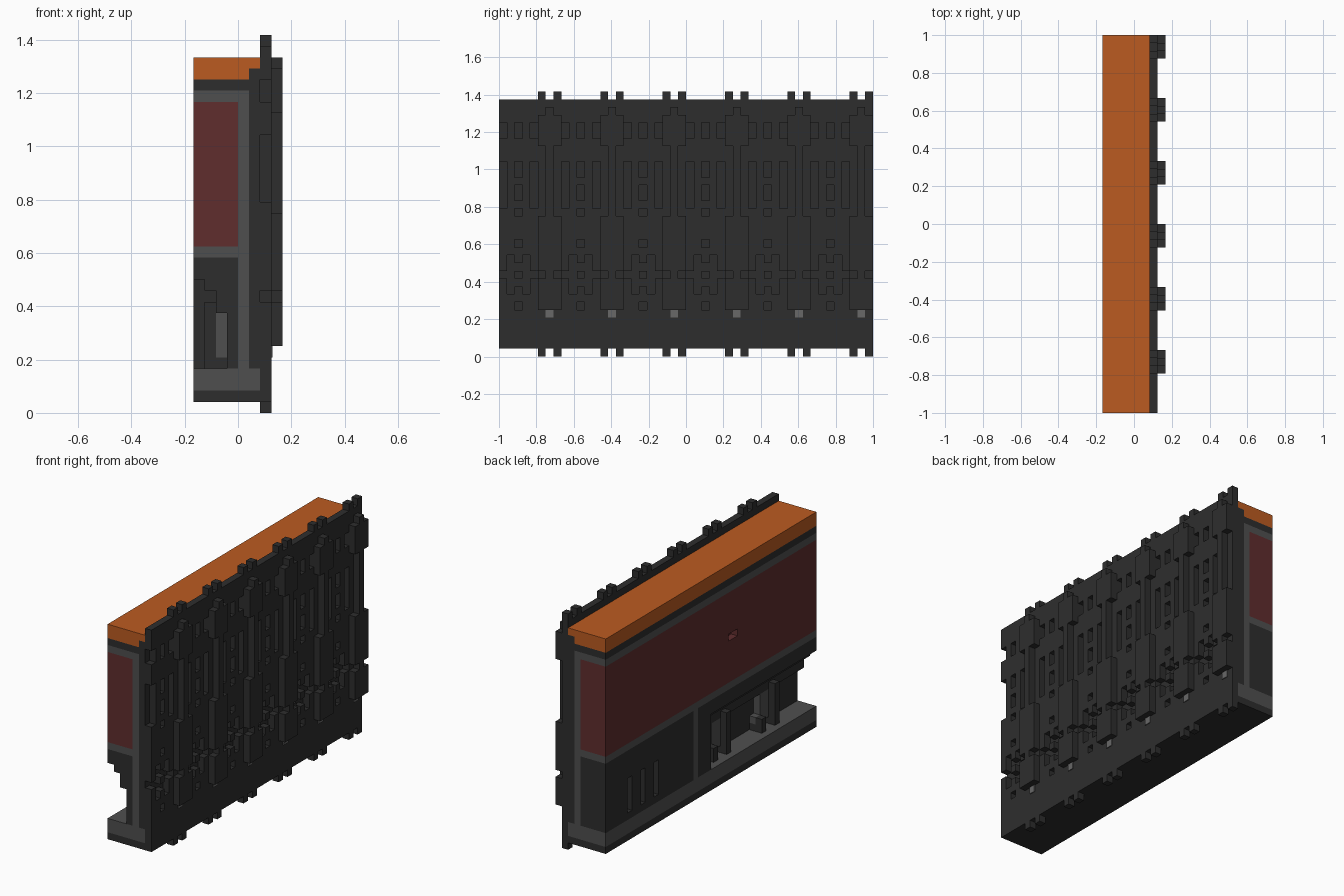
import bpy, bmesh
from mathutils import Vector

UNIT = 1 / 24  # edge length of one block
if "Cube" in bpy.data.objects:
    bpy.data.objects.remove(bpy.data.objects["Cube"])


def material(name, rgb):
    mat = bpy.data.materials.new(name)
    mat.use_nodes = True
    mat.diffuse_color = (*rgb, 1)
    mat.node_tree.nodes["Principled BSDF"].inputs["Base Color"].default_value = (*rgb, 1)
    return mat


MATS = [material("dark_metal", (0.027, 0.027, 0.027)),
        material("grey_metal", (0.078, 0.078, 0.078)),
        material("dark_red", (0.115, 0.026, 0.027)),
        material("orange", (0.50, 0.105, 0.015)),
        material("pale_grey", (0.14, 0.14, 0.14))]
DARK, GREY, RED, ORANGE, PALE = range(5)
SIDES = [Vector(s) for s in ((1, 0, 0), (-1, 0, 0), (0, 1, 0),
                             (0, -1, 0), (0, 0, 1), (0, 0, -1))]


def build_blocks(name, cells, colour):
    """Skin a set of unit blocks and merge coplanar faces of one colour."""
    bm = bmesh.new()
    verts = {}

    def corner(p):
        key = tuple(round(c) for c in p)
        if key not in verts:
            verts[key] = bm.verts.new(Vector(key) * UNIT)
        return verts[key]

    for cell in cells:
        base = Vector(cell)
        for n in SIDES:
            if tuple(int(c) for c in base + n) in cells:
                continue
            u = Vector((n.y, n.z, n.x))
            v = n.cross(u)
            mid = base + Vector((.5, .5, .5)) + n / 2
            ring = [corner(mid + (a * u + b * v) / 2)
                    for a, b in ((-1, -1), (1, -1), (1, 1), (-1, 1))]
            bm.faces.new(ring).material_index = colour(*cell, n)
    bmesh.ops.dissolve_limit(bm, angle_limit=0.01, verts=bm.verts, edges=bm.edges,
                             delimit={'MATERIAL'})
    mesh = bpy.data.meshes.new(name)
    bm.to_mesh(mesh)
    bm.free()
    for mat in MATS:
        mesh.materials.append(mat)
    obj = bpy.data.objects.new(name, mesh)
    bpy.context.collection.objects.link(obj)
    return obj


def box(x0, x1, y0, y1, z0, z1):
    return {(x, y, z) for x in range(x0, x1) for y in range(y0, y1) for z in range(z0, z1)}


# Main wall: solid block with a long alcove low on the rear side
SLOTS = (18, 15, 12)
body = box(-4, 2, -24, 24, 1, 32)
for depth, ceiling in ((-4, 12), (-3, 11), (-2, 9)):
    body -= box(depth, depth + 1, -24, 0, 4, ceiling)
for y in SLOTS:
    body -= box(-4, -2, y, y + 1, 5, 10)
body -= box(-4, -3, -6, -4, 21, 22)


def body_colour(x, y, z, n):
    if z >= 30:
        return DARK if x == 1 and z == 30 else ORANGE
    if z in (1, 29):
        return DARK
    if z < 4:
        return GREY
    if x == 1:
        return DARK
    if x == 0 or z in (14, 28):
        return GREY
    if z > 14:
        return RED
    if n.x < 0 and (y == 3 or (x == -2 and y in SLOTS)):
        return GREY
    return DARK


build_blocks("wall_body", body, body_colour)

# Alcove posts: dark frame with a grey insert beside it
posts = set()
for y in (-6, -17):
    posts |= box(-3, -1, y, y + 1, 4, 10) | box(-2, -1, y + 1, y + 3, 5, 9)
    posts |= box(-3, -1, y + 3, y + 4, 4, 6)
build_blocks("alcove_posts", posts,
             lambda x, y, z, n: GREY if x == -2 and 5 <= z < 9 else DARK)

# Outer cladding: repeating columns, pockets and edge studs
GAP_POCKETS = ((6, 7), (9, 10), (11, 12), (14, 15), (18, 19), (20, 22), (23, 25), (28, 30))
POCKETS = {4: GAP_POCKETS, 3: ((8, 13),), 2: ((10, 11), (19, 25), (28, 30))}
COLUMNS = {0: ((6, 32),), 1: ((6, 10), (11, 18), (27, 31))}

cladding = box(2, 3, -24, 24, 1, 33)
for y in range(-24, 24):
    d = abs((y + 22) % 8 - 4)  # distance from the nearest column centre
    for lo, hi in POCKETS.get(d, ()):
        cladding -= box(2, 3, y, y + 1, lo, hi)
    for lo, hi in COLUMNS.get(d, ()):
        cladding |= box(3, 4, y, y + 1, lo, hi)
    if d == 1:
        cladding |= {(2, y, 0), (2, y, 33)}
build_blocks("cladding", cladding, lambda *face: DARK)

# Small pale lamps beneath each column
for i, y in enumerate(range(-18, 24, 8)):
    bpy.ops.mesh.primitive_cube_add(size=1, location=(3 * UNIT + 0.002, (y + .5) * UNIT, 5.5 * UNIT))
    lamp = bpy.context.object
    lamp.name = f"lamp_{i + 1}"
    lamp.scale = (0.006, UNIT, UNIT)
    lamp.data.materials.append(MATS[PALE])
